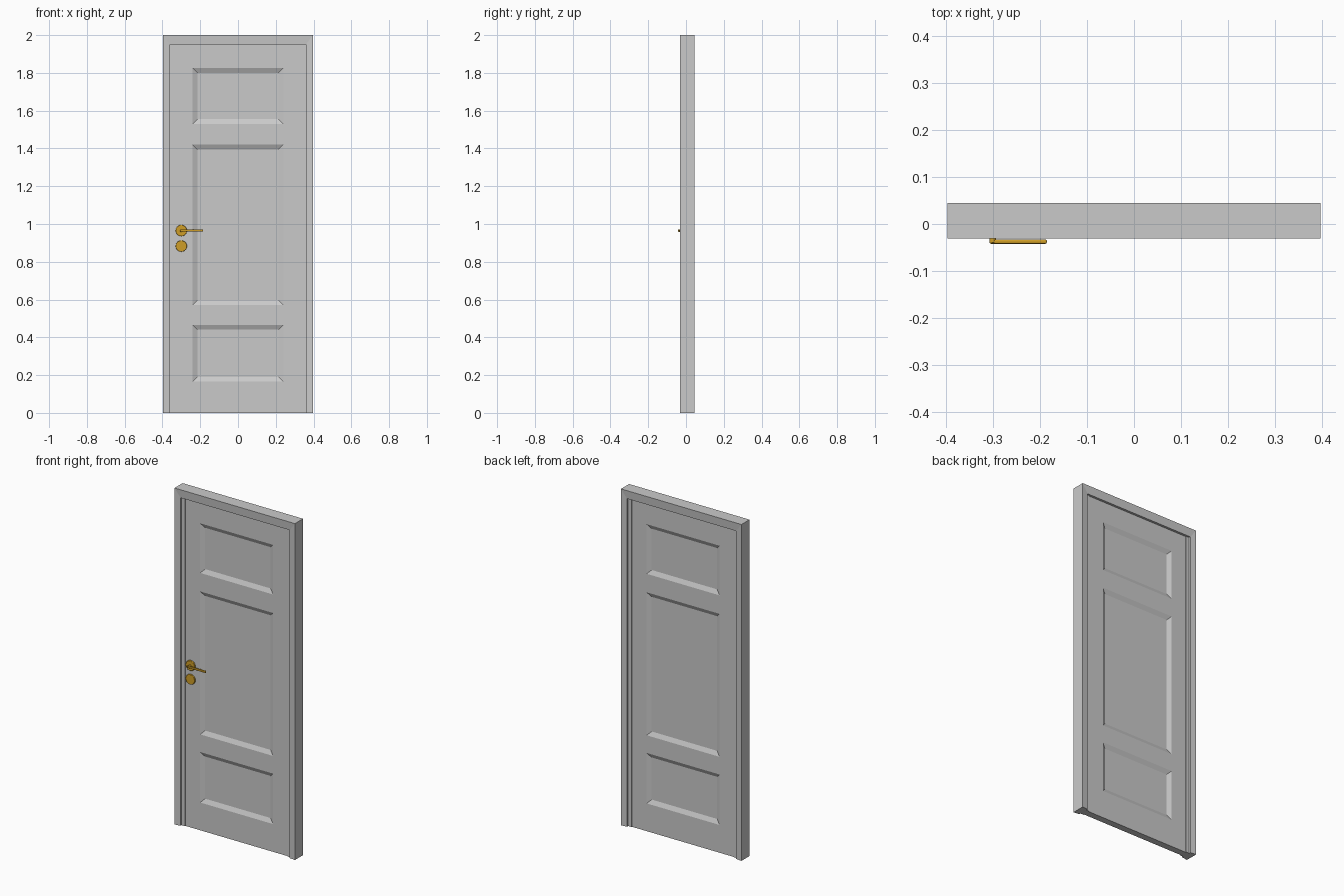
import bpy, bmesh, math
from mathutils import Matrix, Vector

cube = bpy.data.objects.get("Cube")
if cube:
    bpy.data.objects.remove(cube, do_unlink=True)


def make_material(name, color):
    m = bpy.data.materials.new(name)
    m.use_nodes = True
    m.diffuse_color = color
    m.node_tree.nodes["Principled BSDF"].inputs["Base Color"].default_value = color
    return m


paint = make_material("pale grey paint", (0.59, 0.59, 0.59, 1))
brass = make_material("golden brass", (0.62, 0.34, 0.02, 1))


def finish(name, bm, mat):
    bmesh.ops.recalc_face_normals(bm, faces=bm.faces)
    mesh = bpy.data.meshes.new(name)
    bm.to_mesh(mesh)
    bm.free()
    obj = bpy.data.objects.new(name, mesh)
    bpy.context.collection.objects.link(obj)
    mesh.materials.append(mat)
    return obj


def box_mesh(x0, x1, y0, y1, z0, z1):
    bm = bmesh.new()
    center = Vector((x0 + x1, y0 + y1, z0 + z1)) / 2
    size = Matrix.Diagonal((x1 - x0, y1 - y0, z1 - z0, 1))
    bmesh.ops.create_cube(bm, size=1, matrix=Matrix.Translation(center) @ size)
    return bm


def smooth(obj):
    bpy.ops.object.select_all(action="DESELECT")
    obj.select_set(True)
    bpy.context.view_layer.objects.active = obj
    bpy.ops.object.shade_smooth_by_angle(angle=math.radians(35))


# Mitred casing: a slightly sloped profile swept up, across and down
half, height = 0.396, 2.0
casing_w, head_h = 0.037, 0.05
front, back = -0.031, 0.045
profile = [(0, front), (1, front + 0.004), (1, back - 0.004), (0, back)]
bm = bmesh.new()
rings = []
for sx, top in [(-1, False), (-1, True), (1, True), (1, False)]:
    rings.append([bm.verts.new((sx * (half - t * casing_w), y,
                                height - t * head_h if top else 0))
                  for t, y in profile])
for a, b in zip(rings, rings[1:]):
    for i in range(4):
        j = (i + 1) % 4
        bm.faces.new((a[i], a[j], b[j], b[i]))
bm.faces.new(rings[0])
bm.faces.new(rings[-1])
finish("door_casing", bm, paint)

# Side stops between the casing and the leaf
inner, leaf_half, head = half - casing_w, 0.337, height - head_h
for name, x0, x1 in [("right_stop", -inner, -leaf_half), ("left_stop", leaf_half, inner)]:
    finish(name, box_mesh(x0, x1, -0.017, 0.031, 0, head), paint)

# Door leaf with three sunken panels on both sides
panels = [(0.165, 0.465), (0.57, 1.42), (1.53, 1.825)]
panel_half = 0.24
bm = box_mesh(-leaf_half, leaf_half, -0.013, 0.027, 0, head)
cuts = [((x, 0, 0), (1, 0, 0)) for x in (-panel_half, panel_half)]
cuts += [((0, 0, z), (0, 0, 1)) for pair in panels for z in pair]
for co, no in cuts:
    bmesh.ops.bisect_plane(bm, geom=bm.verts[:] + bm.edges[:] + bm.faces[:],
                           plane_co=co, plane_no=no)
bm.normal_update()
sunken = []
for f in bm.faces:
    c = f.calc_center_median()
    if abs(f.normal.y) > 0.9 and abs(c.x) < panel_half:
        if any(lo < c.z < hi for lo, hi in panels):
            sunken.append(f)
bmesh.ops.inset_individual(bm, faces=sunken, thickness=0.035, depth=-0.012)
finish("door_leaf", bm, paint)


# Handle parts
def disc(name, x, z, radius, y0, y1, bevel):
    bm = bmesh.new()
    place = Matrix.Translation((x, (y0 + y1) / 2, z)) @ Matrix.Rotation(math.pi / 2, 4, "X")
    bmesh.ops.create_cone(bm, cap_ends=True, segments=32, radius1=radius,
                          radius2=radius, depth=y1 - y0, matrix=place)
    obj = finish(name, bm, brass)
    mod = obj.modifiers.new("soft rim", "BEVEL")
    mod.width, mod.segments = bevel, 2
    smooth(obj)


handle_x, lever_z = -0.30, 0.965
disc("handle_rosette", handle_x, lever_z, 0.03, -0.022, -0.012, 0.002)
disc("lock_rosette", handle_x, 0.883, 0.03, -0.022, -0.012, 0.002)
disc("handle_neck", handle_x, lever_z, 0.007, -0.040, -0.020, 0.001)
lever = finish("handle_lever", box_mesh(-0.306, -0.185, -0.042, -0.033,
                                        lever_z - 0.006, lever_z + 0.006), brass)
mod = lever.modifiers.new("rounded edges", "BEVEL")
mod.width, mod.segments = 0.003, 3
smooth(lever)
